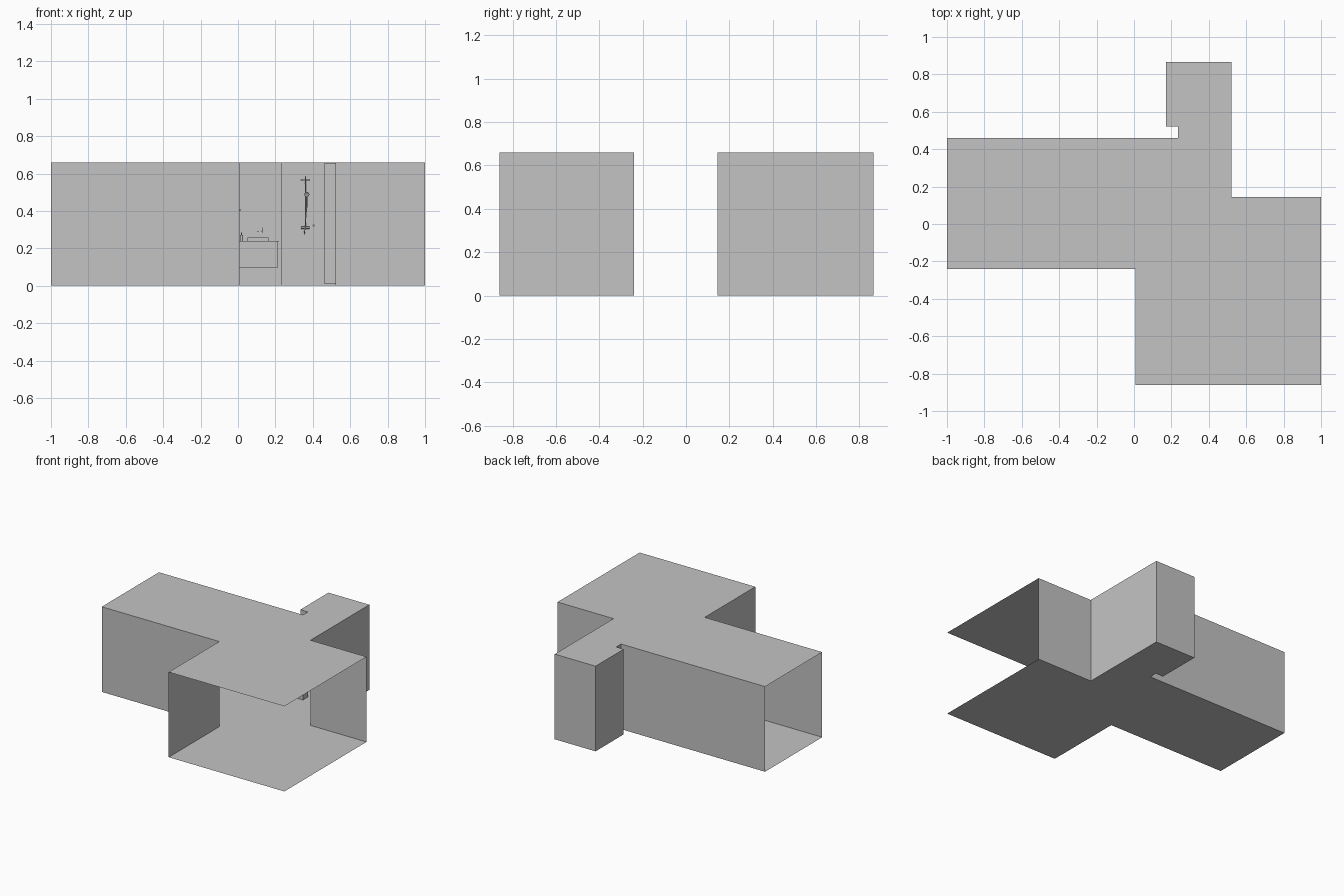
import bpy, bmesh, math
from mathutils import Vector

if "Cube" in bpy.data.objects:
    bpy.data.objects.remove(bpy.data.objects["Cube"])

H = 0.66
grey = bpy.data.materials.new("plain grey")
grey.diffuse_color = (0.55, 0.55, 0.55, 1)
grey.use_nodes = True
grey.node_tree.nodes["Principled BSDF"].inputs["Base Color"].default_value = grey.diffuse_color


def finish(bm, name):
    me = bpy.data.meshes.new(name)
    bm.to_mesh(me)
    bm.free()
    ob = bpy.data.objects.new(name, me)
    bpy.context.collection.objects.link(ob)
    me.materials.append(grey)
    return ob


def box(name, x0, x1, y0, y1, z0, z1):
    bm = bmesh.new()
    bmesh.ops.create_cube(bm, size=1)
    for v in bm.verts:
        v.co = ((x0 + x1) / 2 + v.co.x * (x1 - x0),
                (y0 + y1) / 2 + v.co.y * (y1 - y0),
                (z0 + z1) / 2 + v.co.z * (z1 - z0))
    return finish(bm, name)


def rod(name, a, b, r, r2=None, n=16):
    a, b = Vector(a), Vector(b)
    bm = bmesh.new()
    bmesh.ops.create_cone(bm, cap_ends=True, segments=n, radius1=r,
                          radius2=r if r2 is None else r2, depth=(b - a).length)
    q = Vector((0, 0, 1)).rotation_difference(b - a)
    for v in bm.verts:
        v.co = q @ v.co + (a + b) / 2
    for f in bm.faces:
        f.smooth = len(f.verts) == 4
    return finish(bm, name)


# Room outline, with the sides left open as doorways
outline = [(-1, -0.24), (0.008, -0.24), (0.008, -0.86), (1, -0.86), (1, 0.145),
           (0.52, 0.145), (0.52, 0.865), (0.17, 0.865), (0.17, 0.52),
           (0.235, 0.52), (0.235, 0.46), (-1, 0.46)]
open_sides = {2, 3, 11}

# Floor and ceiling sheets
for name, z in (("floor", 0), ("ceiling", H)):
    bm = bmesh.new()
    f = bm.faces.new([bm.verts.new((x, y, z)) for x, y in outline])
    if z > 0:
        f.normal_flip()
    finish(bm, name)

# Thin walls
bm = bmesh.new()
for i, (x, y) in enumerate(outline):
    if i not in open_sides:
        u, v = outline[(i + 1) % len(outline)]
        bm.faces.new([bm.verts.new(p) for p in
                      ((x, y, 0), (x, y, H), (u, v, H), (u, v, 0))])
finish(bm, "walls")

# Vanity: two drawers, counter, basin, mirror
W = 0.46
box("vanity_counter", 0.0, 0.217, 0.325, W, 0.235, 0.24)
box("vanity_body", 0.003, 0.212, 0.333, W, 0.096, 0.235)
for i, z in enumerate((0.098, 0.168)):
    box(f"drawer_{i}", 0.003, 0.212, 0.33, 0.333, z, z + 0.065)
    rod(f"drawer_knob_{i}", (0.107, 0.33, z + 0.054), (0.107, 0.325, z + 0.054), 0.002)
box("basin_floor", 0.05, 0.163, 0.345, 0.44, 0.24, 0.244)
for i, (x0, x1, y0, y1) in enumerate(((0.05, 0.053, 0.345, 0.44), (0.16, 0.163, 0.345, 0.44),
                                      (0.053, 0.16, 0.345, 0.348), (0.053, 0.16, 0.437, 0.44))):
    box(f"basin_side_{i}", x0, x1, y0, y1, 0.244, 0.257)
box("mirror", 0.05, 0.162, W - 0.006, W - 0.001, 0.345, 0.61)

# Wall tap, soap bottle and hook
rod("tap_spout", (0.107, W, 0.29), (0.107, 0.405, 0.29), 0.004)
rod("tap_handle", (0.13, W, 0.29), (0.13, 0.445, 0.29), 0.005)
rod("tap_lever", (0.13, 0.447, 0.29), (0.13, 0.447, 0.312), 0.002)
rod("soap_bottle", (0.019, 0.4, 0.24), (0.019, 0.4, 0.27), 0.008)
rod("soap_pump", (0.019, 0.4, 0.27), (0.019, 0.4, 0.285), 0.002)
rod("wall_hook", (0.012, W, 0.405), (0.012, 0.447, 0.405), 0.004)

# Wall-hung toilet and flush plate on the hidden stretch of the same wall
T = -0.17
bm = bmesh.new()
rings = []
for z, s in ((0.03, 0.6), (0.06, 0.85), (0.11, 1.0)):
    pts = [(T + 0.05 * s, W), (T + 0.05 * s, W - 0.09 * s)]
    pts += [(T + 0.05 * s * math.cos(a), W - 0.09 * s - 0.055 * s * math.sin(a))
            for a in (math.pi * k / 12 for k in range(1, 12))]
    pts += [(T - 0.05 * s, W - 0.09 * s), (T - 0.05 * s, W)]
    rings.append([bm.verts.new((x, y, z)) for x, y in pts])
for lo, hi in zip(rings, rings[1:]):
    for i in range(len(lo)):
        j = (i + 1) % len(lo)
        bm.faces.new((lo[i], hi[i], hi[j], lo[j]))
bm.faces.new(rings[0])
bm.faces.new(rings[-1])
bmesh.ops.recalc_face_normals(bm, faces=bm.faces)
finish(bm, "toilet")
box("flush_plate", T - 0.034, T + 0.034, W - 0.004, W, 0.28, 0.325)

# Shower in the alcove: screen, rail, rain head, mixer, hand shower
box("shower_screen", 0.463, 0.52, 0.488, 0.492, 0.008, 0.655)
B, S = 0.865, 0.36
rod("shower_riser", (S, 0.84, 0.3), (S, 0.84, 0.585), 0.003)
rod("shower_arm", (S, 0.84, 0.583), (S, 0.76, 0.583), 0.003)
rod("rain_head_neck", (S, 0.76, 0.565), (S, 0.76, 0.585), 0.003)
rod("rain_head", (S, 0.76, 0.562), (S, 0.76, 0.567), 0.026, n=32)
rod("shower_mixer", (S - 0.022, 0.84, 0.31), (S + 0.022, 0.84, 0.31), 0.006)
for i, z in enumerate((0.31, 0.55)):
    rod(f"rail_bracket_{i}", (S, B, z), (S, 0.84, z), 0.004)
rod("hand_shower_handle", (S + 0.008, 0.83, 0.42), (S + 0.008, 0.805, 0.48), 0.004)
rod("hand_shower_head", (S + 0.008, 0.805, 0.49), (S + 0.008, 0.797, 0.486), 0.013)
rod("shower_hose", (S + 0.008, 0.83, 0.42), (S - 0.006, 0.835, 0.27), 0.002)
rod("wall_valve", (0.405, B, 0.323), (0.405, 0.85, 0.323), 0.006)
